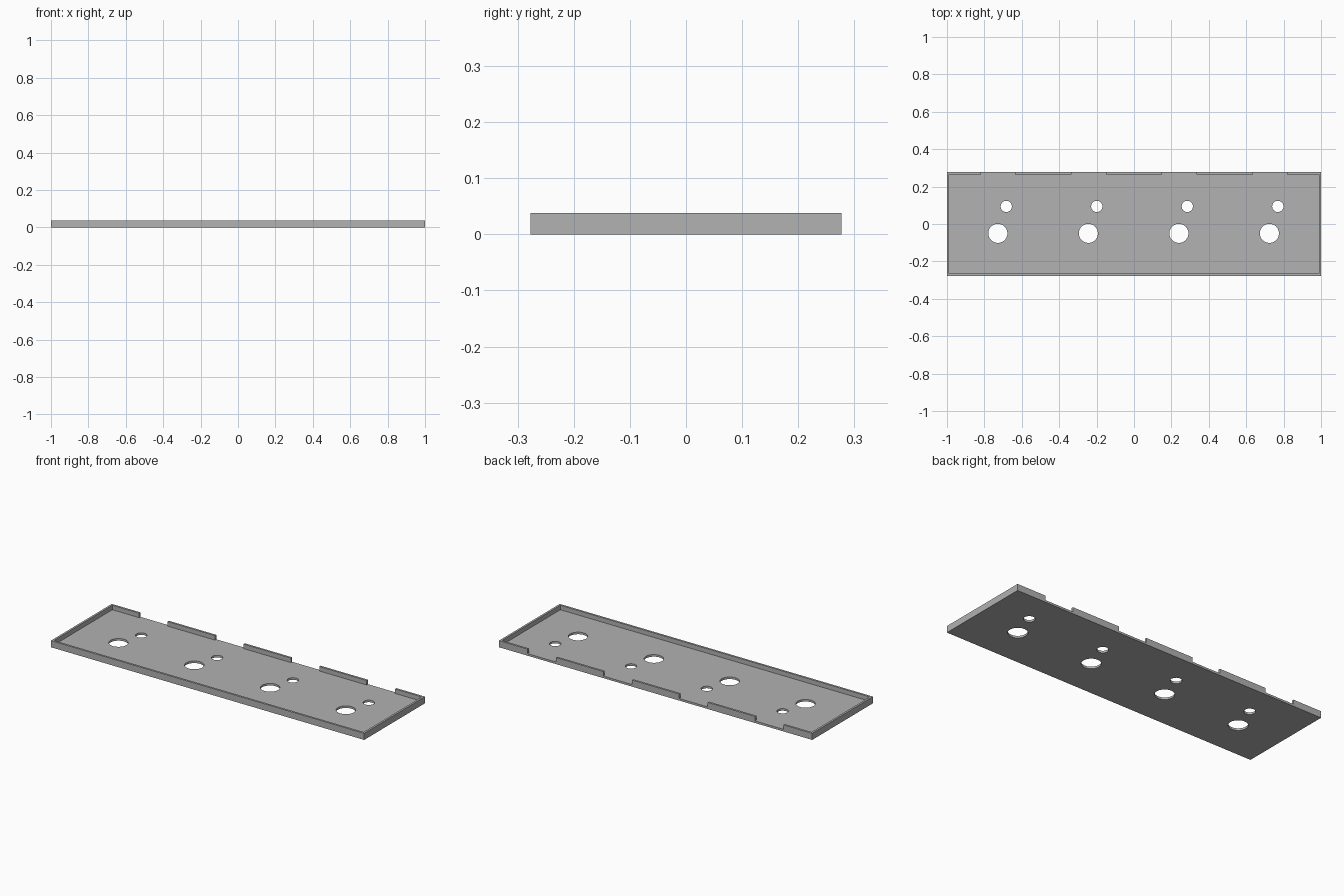
import bpy

cube = bpy.data.objects.get("Cube")
if cube:
    bpy.data.objects.remove(cube, do_unlink=True)

LENGTH, DEPTH, HEIGHT = 2.0, 0.555, 0.038
WALL, FLOOR = 0.012, 0.012
PITCH = 0.484

grey = bpy.data.materials.new("plain_grey")
grey.use_nodes = True
colour = (0.445, 0.445, 0.445, 1)
grey.diffuse_color = colour
grey.node_tree.nodes["Principled BSDF"].inputs["Base Color"].default_value = colour


def box(name, x0, x1, y0, y1, z0, z1):
    bpy.ops.mesh.primitive_cube_add(
        size=1, location=((x0 + x1) / 2, (y0 + y1) / 2, (z0 + z1) / 2))
    ob = bpy.context.object
    ob.name = name
    ob.scale = (x1 - x0, y1 - y0, z1 - z0)
    bpy.ops.object.transform_apply(location=True, rotation=False, scale=True)
    return ob


def drill(name, x, y, radius):
    bpy.ops.mesh.primitive_cylinder_add(
        vertices=48, radius=radius, depth=0.2, location=(x, y, 0))
    bpy.context.object.name = name
    return bpy.context.object


def cut(body, cutter):
    # Subtract the cutter, then discard it
    mod = body.modifiers.new("cut", "BOOLEAN")
    mod.operation = "DIFFERENCE"
    mod.solver = "EXACT"
    mod.object = cutter
    bpy.context.view_layer.objects.active = body
    bpy.ops.object.modifier_apply(modifier=mod.name)
    bpy.data.objects.remove(cutter, do_unlink=True)


# Tray body with a shallow cavity
hx, hy = LENGTH / 2, DEPTH / 2
tray = box("tray", -hx, hx, -hy, hy, 0, HEIGHT)
cut(tray, box("cavity", -hx + WALL, hx - WALL, -hy + WALL, hy - WALL, FLOOR, 0.1))

# Four stations: a notch in the back wall, a large hole and a small hole
for i in range(4):
    x = (i - 1.5) * PITCH
    cut(tray, box("notch", x - 0.091, x + 0.091, hy - 2 * WALL, hy + 0.05, FLOOR, 0.1))
    cut(tray, drill("large_hole", x - 0.002, -0.05, 0.051))
    cut(tray, drill("small_hole", x + 0.043, 0.094, 0.03))

tray.data.materials.clear()
tray.data.materials.append(grey)
for poly in tray.data.polygons:
    poly.material_index = 0

bpy.ops.object.select_all(action="DESELECT")
tray.select_set(True)
bpy.context.view_layer.objects.active = tray
bpy.ops.object.shade_smooth_by_angle()
